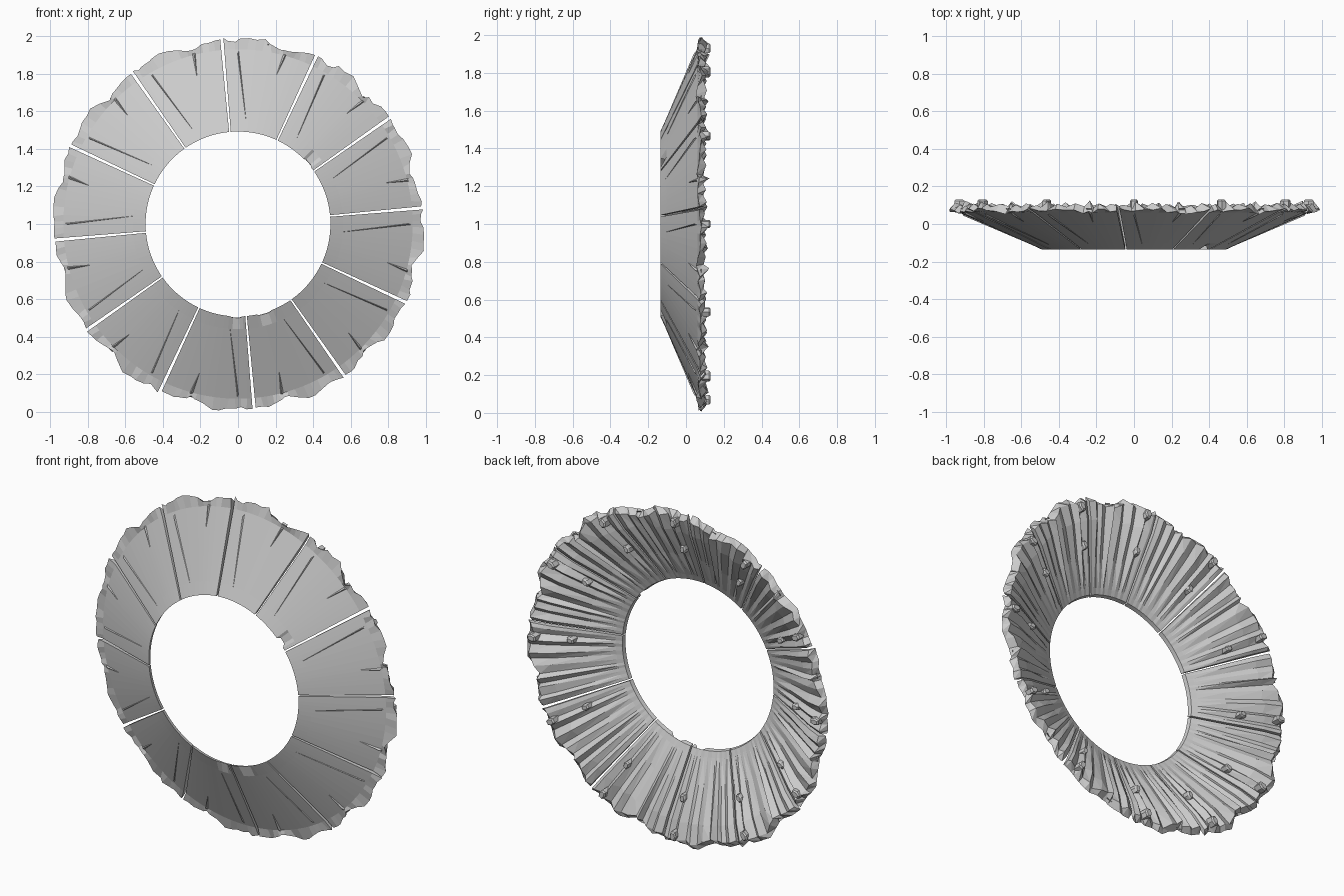
import bpy, bmesh, random
from math import radians, cos, sin
from mathutils import Vector

if "Cube" in bpy.data.objects:
    bpy.data.objects.remove(bpy.data.objects["Cube"])

random.seed(7)
PANELS = 12


def pos(r, deg, y):
    a = radians(deg)
    return Vector((r * cos(a), y, 1 + r * sin(a)))


def front_y(r):
    # depth of the sloping front face at radius r
    return -0.135 + (r - 0.49) * 0.445


def finish(bm, name):
    bmesh.ops.recalc_face_normals(bm, faces=bm.faces)
    me = bpy.data.meshes.new(name)
    bm.to_mesh(me)
    bm.free()
    ob = bpy.data.objects.new(name, me)
    bpy.context.collection.objects.link(ob)
    return ob


# one column per angle: (offset in degrees, rim radius, ridge height on the back)
COLUMNS = [(0.5, .982, .012), (2.5, .985, .030), (4.5, .980, .004), (6.5, .970, .020),
           (8.5, .965, .002), (10, .955, .040), (11.5, .957, .006), (14, .972, .024),
           (17, .997, .003), (19.5, .993, .026), (22, .990, .002), (24, .980, .036),
           (26, .975, .004), (28, .980, .022), (29.5, .987, .010)]


def stone_panel(start, chip):
    # cracked stone panel: flat front, jagged rim, ridged back
    bm = bmesh.new()
    loops = []
    for i, (off, rim, h) in enumerate(COLUMNS):
        ends = i in (0, len(COLUMNS) - 1)
        j = 0 if ends else random.uniform(-.6, .6)
        rim = min(1.0, rim + random.uniform(-.008, .008))
        h = max(0, h + random.uniform(-.006, .006))
        a = start + off
        dip = 0.018 if i in chip else 0
        prof = [(.492 + dip * .4, -.135 + dip, 0),
                (.56, front_y(.56), 0),
                (.93, front_y(.93), 0),
                (rim, front_y(rim) - .048 + .04 + random.uniform(-.012, .006), j),
                (rim - .03, .085 + h * .9, j),
                (.86, front_y(.86) + .022 + h * .95, j),
                (.68, front_y(.68) + .018 + h * .55, j * .5),
                (.53, front_y(.53) + .018 + h * .12, 0),
                (.497, -.112, 0)]
        loops.append([bm.verts.new(pos(r, a + d, y)) for r, y, d in prof])
    n = len(loops[0])
    for A, B in zip(loops, loops[1:]):
        for k in range(n):
            m = (k + 1) % n
            q = (A[k], A[m], B[m], B[k])
            if 2 < k < n - 2:          # broken facets
                bm.faces.new((q[0], q[1], q[2]))
                bm.faces.new((q[0], q[2], q[3]))
            else:
                bm.faces.new(q)
    bm.faces.new(loops[0])
    bm.faces.new(list(reversed(loops[-1])))
    return finish(bm, "stone_panel")


def shard(a0, r0, a1, r1, width, lift):
    # thin splinter lying in the front face, wide at the rim, pointed inwards
    bm = bmesh.new()
    w = width
    pts = [pos(r0, a0 - w, front_y(r0) + .01), pos(r0, a0 + w, front_y(r0) + .01),
           pos(r0 - .03, a0, front_y(r0 - .03) - lift), pos(r1, a1, front_y(r1) - .001)]
    v = [bm.verts.new(p) for p in pts]
    for f in ((0, 1, 2), (0, 2, 3), (1, 3, 2), (0, 3, 1)):
        bm.faces.new([v[k] for k in f])
    return finish(bm, "front_shard")


def peg(a, r, top, size):
    # small chunky stud on the back
    bm = bmesh.new()
    rad = pos(1, a, 0) - Vector((0, 0, 1))
    tan = Vector((-rad.z, 0, rad.x))
    rings = []
    for y, s in ((front_y(r) + .01, 1), (top - .008, 1), (top, .7)):
        rings.append([bm.verts.new(pos(r, a, y) + rad * u * size * s + tan * t * size * .8 * s)
                      for u, t in ((-1, -.6), (0, -1), (1, -.6), (1, .6), (0, 1), (-1, .6))])
    for A, B in zip(rings, rings[1:]):
        for k in range(6):
            m = (k + 1) % 6
            bm.faces.new((A[k], A[m], B[m], B[k]))
    bm.faces.new(rings[0])
    bm.faces.new(rings[-1])
    return finish(bm, "back_peg")


for i in range(PANELS):
    s = 5 + 30 * i
    chip = {1: (2, 3, 4), 8: (10, 11, 12), 9: (4, 5, 6, 7)}.get(i, ())
    stone_panel(s, chip)
    shard(s + 25, .935, s + 20.5, .55, .6, .007)
    shard(s + 9.5, .955, s + 10.5, .82, 1.0, .010)
    peg(s + 25, .93, .13, .026)
    peg(s + 25, .74, front_y(.74) + .062, .022)
